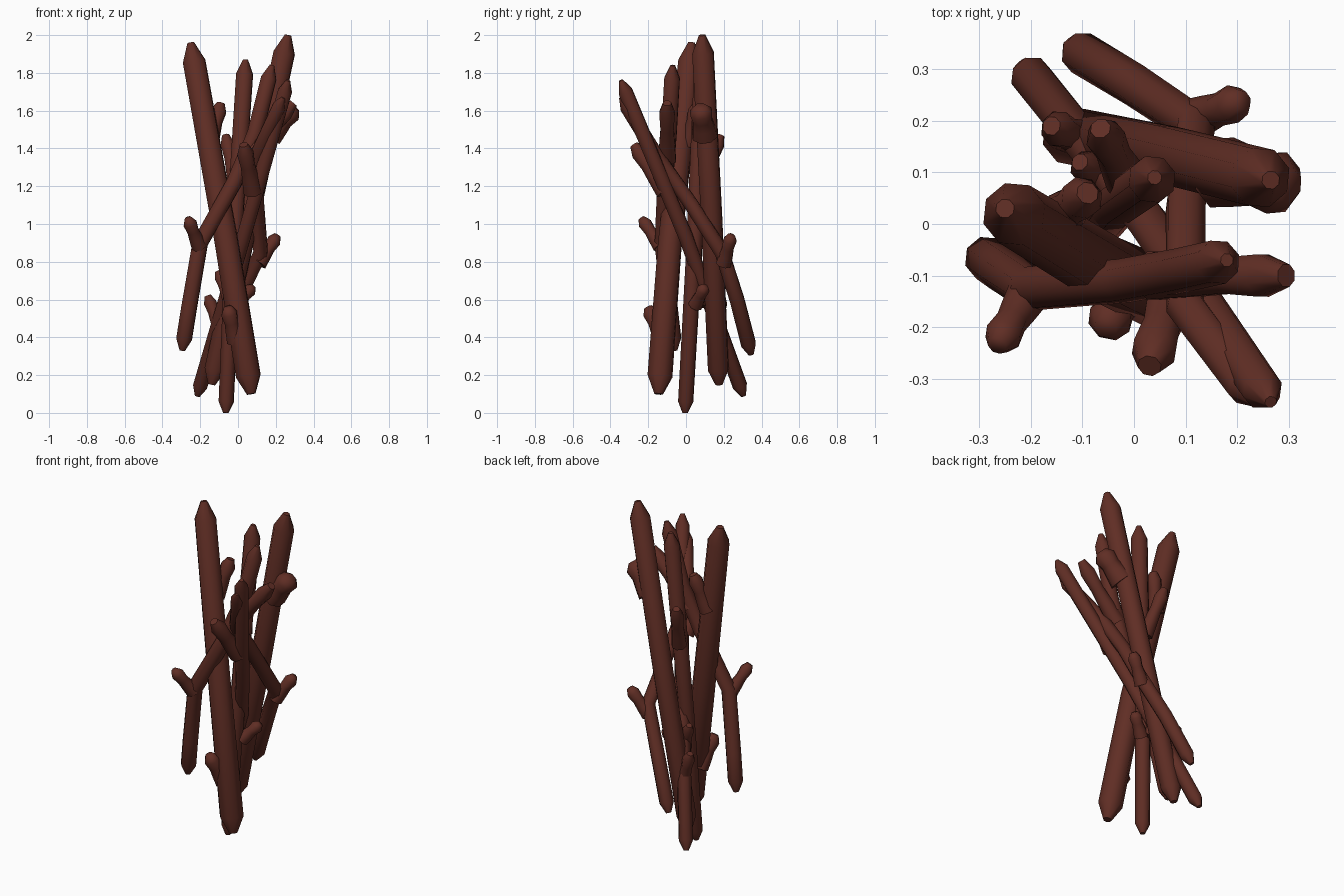
import bpy, bmesh, math
from mathutils import Vector

cube = bpy.data.objects.get("Cube")
if cube:
    bpy.data.objects.remove(cube, do_unlink=True)

# Bark colour
bark = bpy.data.materials.new("dark brown bark")
bark.use_nodes = True
colour = (0.117, 0.027, 0.018, 1)
bark.diffuse_color = colour
bsdf = next(n for n in bark.node_tree.nodes if n.type == 'BSDF_PRINCIPLED')
bsdf.inputs["Base Color"].default_value = colour
bsdf.inputs["Roughness"].default_value = 0.9

SIDES = 8


def sweep(bm, points, radii):
    """Round tube through the points, closed at both ends."""
    pts = [Vector(p) for p in points]
    rings = []
    side = Vector((1, 0.3, 0))
    for i, (p, r) in enumerate(zip(pts, radii)):
        along = (pts[min(i + 1, len(pts) - 1)] - pts[max(i - 1, 0)]).normalized()
        side = (side - along * side.dot(along)).normalized()
        across = along.cross(side)
        rings.append([bm.verts.new(p + r * (math.cos(a) * side + math.sin(a) * across))
                      for a in (2 * math.pi * k / SIDES for k in range(SIDES))])
    for low, high in zip(rings, rings[1:]):
        for k in range(SIDES):
            n = (k + 1) % SIDES
            bm.faces.new((low[k], low[n], high[n], high[k]))
    bm.faces.new(rings[0][::-1])
    bm.faces.new(rings[-1])


def stick_tube(bm, path, r0, r1):
    """Stick with bluntly pointed ends."""
    pts = [Vector(p) for p in path]
    start = pts[0].lerp(pts[1], min(0.4, 1.4 * r0 / (pts[1] - pts[0]).length))
    end = pts[-1].lerp(pts[-2], min(0.4, 1.6 * r1 / (pts[-1] - pts[-2]).length))
    full = [pts[0], start] + pts[1:-1] + [end, pts[-1]]
    steps = len(full) - 3
    radii = [r0 * 0.35] + [r0 + (r1 - r0) * i / steps for i in range(steps + 1)] + [r1 * 0.3]
    sweep(bm, full, radii)


def twig_tube(bm, base, tip, r):
    """Short side twig, wide at its root and swollen at its tip."""
    a, b = Vector(base), Vector(tip)
    sweep(bm, [a.lerp(b, t) for t in (0, 0.3, 0.55, 0.82, 1)],
          [r * f for f in (1.2, 1.05, 0.9, 1.05, 0.55)])


def make_stick(name, path, r0, r1, twigs=()):
    bm = bmesh.new()
    stick_tube(bm, path, r0, r1)
    for base, tip, r in twigs:
        twig_tube(bm, base, tip, r)
    bmesh.ops.recalc_face_normals(bm, faces=bm.faces)
    mesh = bpy.data.meshes.new(name)
    bm.to_mesh(mesh)
    bm.free()
    mesh.materials.append(bark)
    obj = bpy.data.objects.new(name, mesh)
    bpy.context.collection.objects.link(obj)
    bpy.ops.object.select_all(action='DESELECT')
    obj.select_set(True)
    bpy.context.view_layer.objects.active = obj
    bpy.ops.object.shade_smooth_by_angle(angle=math.radians(65))


# Thick stick leaning to the right
make_stick("thick_front_stick",
           [(0.07, -0.145, 0.1), (-0.06, -0.085, 0.9), (-0.25, 0.03, 1.96)], 0.069, 0.063,
           [((-0.01, -0.12, 0.38), (-0.055, -0.2, 0.56), 0.042),
            ((-0.15, 0.01, 1.42), (-0.09, 0.06, 1.64), 0.04)])

# Tallest stick leaning to the left
make_stick("tallest_stick",
           [(-0.14, 0.175, 0.15), (0.06, 0.135, 1.05), (0.265, 0.085, 2.0)], 0.058, 0.06,
           [((0.17, 0.1, 1.47), (0.3, 0.075, 1.62), 0.06),
            ((-0.09, 0.16, 0.42), (-0.16, 0.19, 0.62), 0.034)])

# Upright stick in the middle
make_stick("middle_stick",
           [(-0.065, -0.005, 0.0), (-0.03, 0.04, 0.8), (0.04, 0.09, 1.87)], 0.042, 0.047,
           [((-0.01, 0.08, 1.2), (-0.065, 0.185, 1.47), 0.037),
            ((-0.01, 0.05, 0.57), (0.08, 0.1, 0.67), 0.034)])

# Bent stick at the back that crosses to the front
make_stick("bent_back_stick",
           [(-0.125, 0.345, 0.31), (0.0, 0.27, 0.6), (0.12, 0.19, 0.85), (0.1, 0.03, 1.1),
            (0.1, -0.16, 1.37), (0.24, -0.345, 1.67)], 0.042, 0.038,
           [((0.11, 0.2, 0.79), (0.21, 0.24, 0.94), 0.036),
            ((0.08, -0.11, 1.17), (0.03, -0.275, 1.42), 0.043)])

# Thin straight stick
make_stick("thin_diagonal_stick",
           [(-0.215, 0.305, 0.09), (0.03, 0.0, 0.93), (0.265, -0.345, 1.76)], 0.041, 0.04,
           [((-0.04, 0.07, 0.57), (-0.105, 0.12, 0.75), 0.031)])

# Forked stick at the right
make_stick("forked_side_stick",
           [(-0.295, -0.06, 0.33), (-0.26, -0.085, 0.55), (-0.2, -0.125, 0.9),
            (-0.02, -0.11, 1.22), (0.09, -0.09, 1.48), (0.18, -0.07, 1.84)], 0.044, 0.044,
           [((-0.205, -0.135, 0.88), (-0.265, -0.235, 1.03), 0.035),
            ((0.04, -0.1, 1.34), (0.295, -0.1, 1.64), 0.042)])
